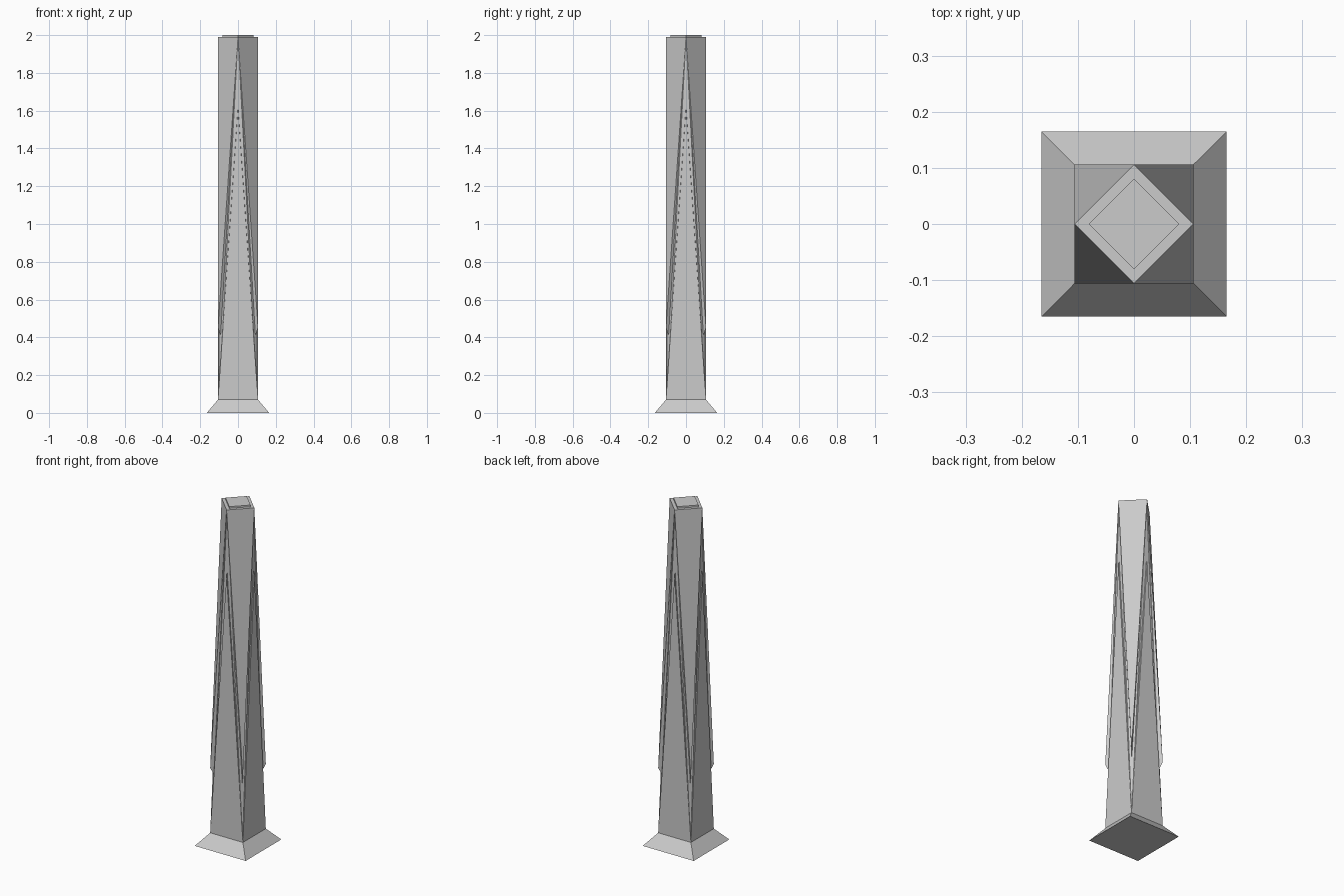
import bpy, bmesh
from math import pi
from mathutils import Matrix

if "Cube" in bpy.data.objects:
    bpy.data.objects.remove(bpy.data.objects["Cube"])

R = 0.106          # half width of shaft
Z0, Z1 = 0.07, 1.99


def square(r, z):
    return [(r, r, z), (-r, r, z), (-r, -r, z), (r, -r, z)]


def diamond(r, z):
    return [(r, 0, z), (0, r, z), (-r, 0, z), (0, -r, z)]


def hull(name, points, turn=0):
    """Convex solid through the points, turned about z."""
    bm = bmesh.new()
    for p in points:
        bm.verts.new(p)
    bmesh.ops.convex_hull(bm, input=bm.verts[:])
    bmesh.ops.dissolve_limit(bm, angle_limit=0.002, verts=bm.verts[:], edges=bm.edges[:])
    bmesh.ops.rotate(bm, verts=bm.verts[:], cent=(0, 0, 0), matrix=Matrix.Rotation(turn, 3, 'Z'))
    bmesh.ops.recalc_face_normals(bm, faces=bm.faces[:])
    me = bpy.data.meshes.new(name)
    bm.to_mesh(me)
    bm.free()
    ob = bpy.data.objects.new(name, me)
    bpy.context.collection.objects.link(ob)
    return ob


# Flared foot, twisting core and stepped roof
hull("flared_base", square(0.165, 0) + square(R, Z0))
hull("tower_core", square(0.1, Z0) + diamond(0.1, Z1))
hull("roof_cap", diamond(0.081, Z1 - 0.01) + diamond(0.081, 2.0))

# Raised facade panels, separated by grooves over the core edges
I = 0.092
for i in range(4):
    hull(f"upright_panel_{i + 1}", [
        (-R, -R, Z0), (R, -R, Z0), (0, -R, 1.61),
        (-I, -I, Z0), (I, -I, Z0), (0, -I, 1.64)], i * pi / 2)
    hull(f"inverted_panel_{i + 1}", [
        (0, -R, Z1), (R, 0, Z1), (R, -R, 0.45),
        (0, -I, Z1), (I, 0, Z1), (I, -I, 0.41)], i * pi / 2)
